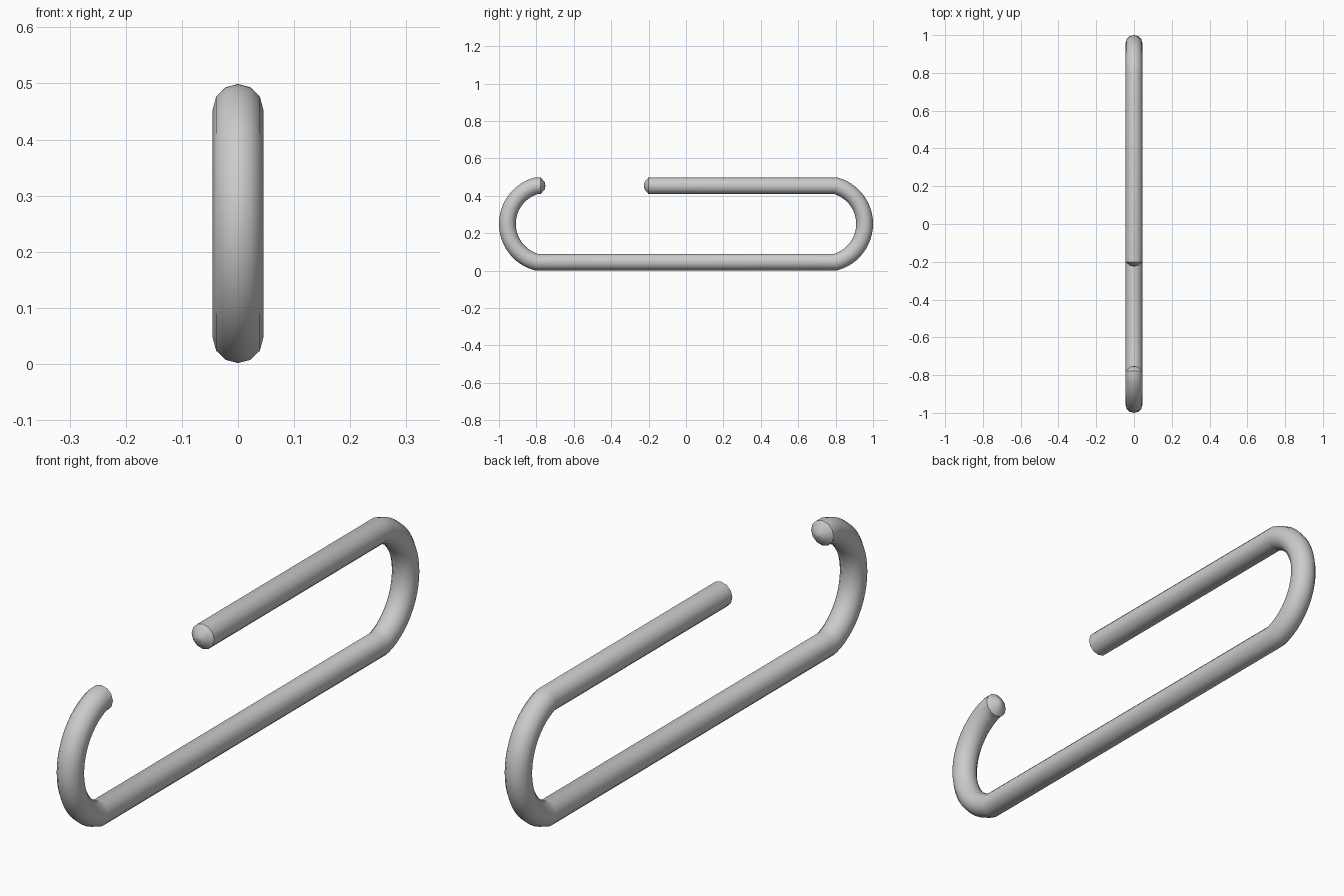
import bpy
from math import asin, sin, cos

if "Cube" in bpy.data.objects:
    bpy.data.objects.remove(bpy.data.objects["Cube"])

R = 0.045            # wire radius
Z0, Z1 = 0.046, 0.454  # centre heights of lower and upper runs
ZC, H = (Z0 + Z1) / 2, (Z1 - Z0) / 2
KINK, REACH = 0.80, 0.955
D = REACH - KINK
ARC = (D * D + H * H) / (2 * D)   # bend radius through both kinks and the far point
SPAN = asin(H / ARC)
STEPS = 24


def bend(side):
    """Points of one end loop, from the upper kink down to the lower one."""
    pts = []
    for i in range(STEPS + 1):
        a = SPAN * (1 - 2 * i / STEPS)
        pts.append((side * (REACH - ARC + ARC * cos(a)), ZC + ARC * sin(a)))
    return pts


def tip(y, direction):
    """Blunt tapered end: (y, z, radius factor), from the apex inward."""
    return [(y + direction * 0.025, Z1, 0.02),
            (y + direction * 0.022, Z1, 0.42),
            (y, Z1, 1.0)]


# Wire path: upper run, rear loop, lower run, front loop, short hooked end
path = tip(-0.20, -1)
path += [(y, z, 1.0) for y, z in bend(1)]
path += [(y, z, 1.0) for y, z in reversed(bend(-1))]
path += reversed(tip(-0.777, 1))

curve = bpy.data.curves.new("wire_clip", 'CURVE')
curve.dimensions = '3D'
curve.bevel_depth = R
curve.bevel_resolution = 4
curve.use_fill_caps = True
spline = curve.splines.new('POLY')
spline.points.add(len(path) - 1)
for p, (y, z, r) in zip(spline.points, path):
    p.co = (0, y, z, 1)
    p.radius = r

clip = bpy.data.objects.new("wire_clip", curve)
bpy.context.collection.objects.link(clip)
bpy.context.view_layer.objects.active = clip
clip.select_set(True)
bpy.ops.object.convert(target='MESH')
bpy.ops.object.shade_smooth_by_angle(angle=0.7)
